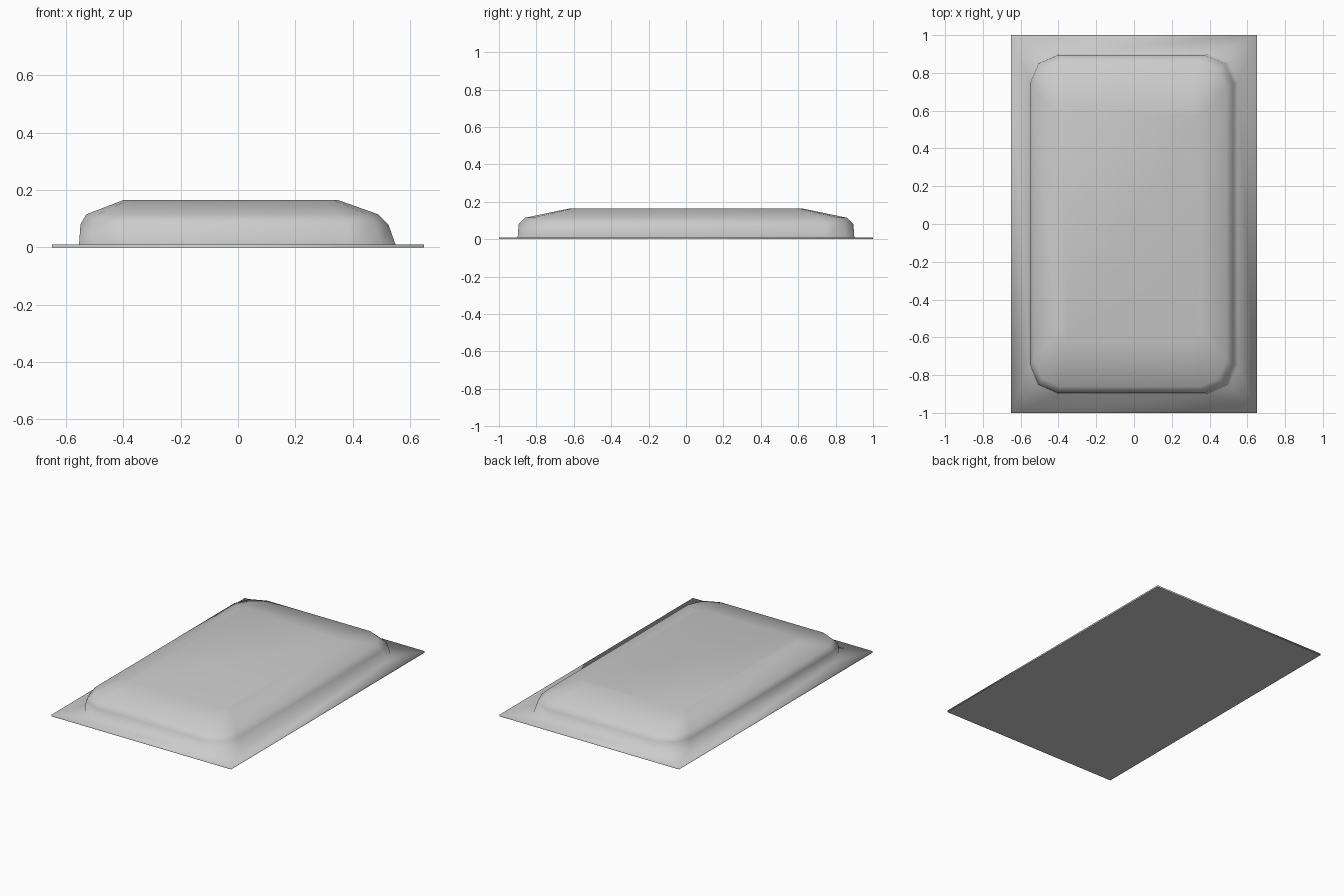
import bpy, bmesh

if "Cube" in bpy.data.objects:
    bpy.data.objects.remove(bpy.data.objects["Cube"])

mat = bpy.data.materials.new("light_grey")
mat.diffuse_color = (0.6, 0.6, 0.6, 1)
mat.use_nodes = True
mat.node_tree.nodes["Principled BSDF"].inputs["Base Color"].default_value = mat.diffuse_color

bm = bmesh.new()


def ring(x0, x1, y, cut, z):
    """Rounded-corner loop with three points per corner, counter-clockwise."""
    m = cut * 0.3
    pts = []
    for sx, sy in ((1, -1), (1, 1), (-1, 1), (-1, -1)):
        x = x1 if sx > 0 else x0
        c = [(x, sy * (y - cut)), (x - sx * m, sy * (y - m)), (x - sx * cut, sy * y)]
        if sx * sy < 0:
            c.reverse()
        pts += c
    return [bm.verts.new((px, py, z)) for px, py in pts]


def rect(z):
    return [bm.verts.new((sx * 0.65, sy * 1.0, z))
            for sx, sy in ((1, -1), (1, 1), (-1, 1), (-1, -1))]


def bridge(a, b):
    n = len(a)
    for i in range(n):
        j = (i + 1) % n
        bm.faces.new((a[i], a[j], b[j], b[i]))


# thin flange: flat underside, narrow rim
low, high = rect(0.0), rect(0.01)
bottom = bm.faces.new(low[::-1])
bridge(low, high)

# domed pan body
rings = [ring(-0.555, 0.55, 0.90, 0.15, 0.01),
         ring(-0.55, 0.525, 0.895, 0.15, 0.08),
         ring(-0.53, 0.49, 0.86, 0.14, 0.115),
         ring(-0.40, 0.35, 0.62, 0.05, 0.165)]
for a, b in zip(rings, rings[1:]):
    bridge(a, b)
bm.faces.new(rings[-1])

# flange top between the rectangle and the body foot
foot = rings[0]
for i in range(4):
    j = (i + 1) % 4
    k = 3 * i
    bm.faces.new((high[i], foot[k + 1], foot[k]))
    bm.faces.new((high[i], foot[k + 2], foot[k + 1]))
    bm.faces.new((high[i], high[j], foot[(k + 3) % 12], foot[k + 2]))

bmesh.ops.recalc_face_normals(bm, faces=bm.faces[:])

# smooth all over, except for the flat underside
for f in bm.faces:
    f.smooth = True
bottom.smooth = False
for e in bottom.edges:
    e.smooth = False

me = bpy.data.meshes.new("domed_panel")
bm.to_mesh(me)
bm.free()
me.materials.append(mat)
bpy.context.collection.objects.link(bpy.data.objects.new("domed_panel", me))
